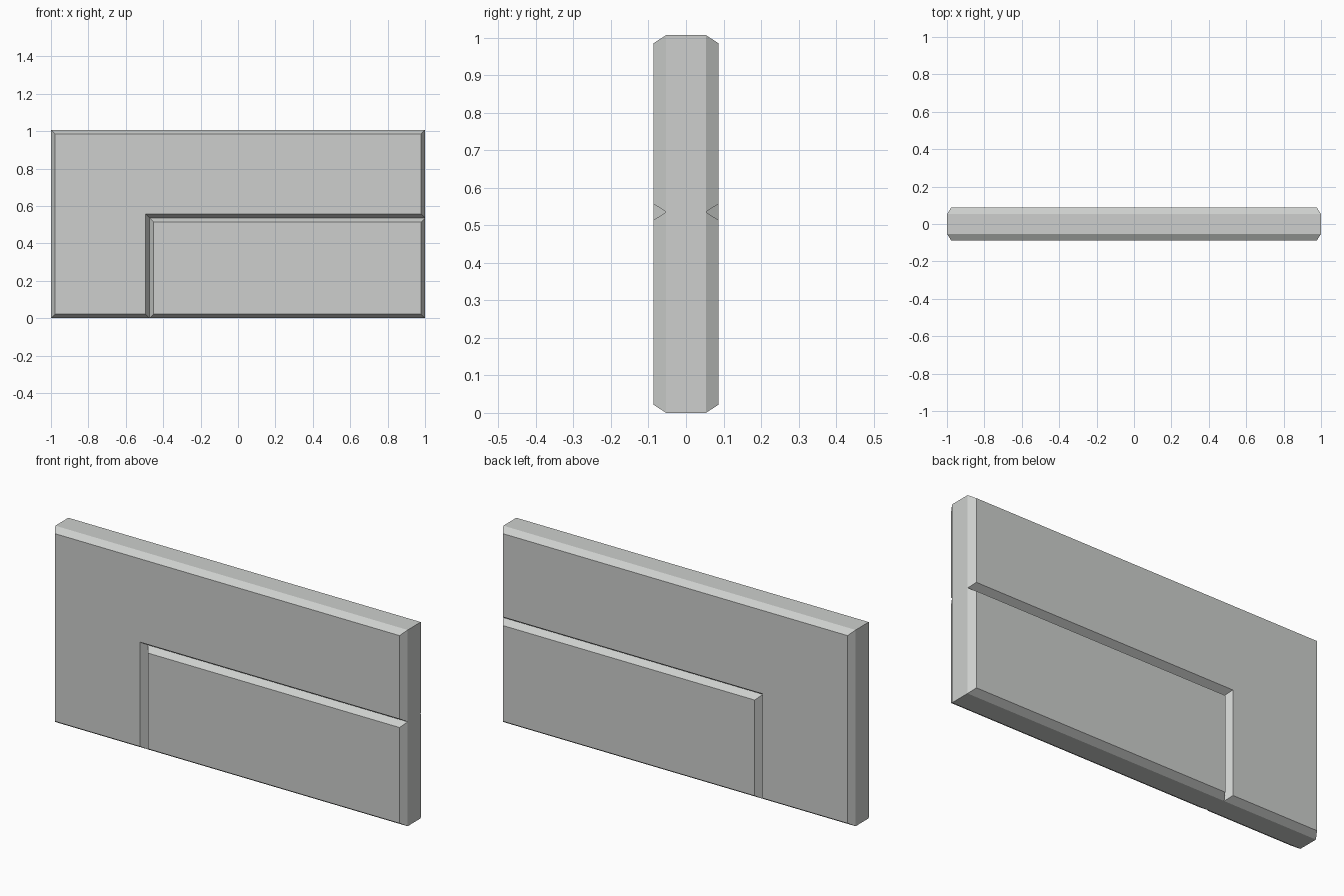
import bpy, bmesh
from mathutils import Vector

if "Cube" in bpy.data.objects:
    bpy.data.objects.remove(bpy.data.objects["Cube"])

C = 0.022            # bevel width in the panel plane
Y0, Y1 = 0.053, 0.087  # rim half depth, face half depth
GX, GZ = -0.473, 0.5355  # centre lines of the groove
TOP = 1.007

# Outlines (x, z), counter-clockwise: L-shaped surround and lower panel
surround = [(-1, 0), (GX, 0), (GX, GZ), (1, GZ), (1, TOP), (-1, TOP)]
panel = [(GX, 0), (1, 0), (1, GZ), (GX, GZ)]
rim = [(-1, 0), (GX, 0), (1, 0), (1, GZ), (1, TOP), (-1, TOP)]


def inset(pts, d):
    """Offset an axis-aligned outline inward by d."""
    out = []
    for i, p in enumerate(pts):
        p = Vector(p)
        a = (p - Vector(pts[i - 1])).normalized()
        b = (Vector(pts[(i + 1) % len(pts)]) - p).normalized()
        out.append(p + d * (Vector((-a.y, a.x)) + Vector((-b.y, b.x))))
    return out


bm = bmesh.new()


def ring(pts, y):
    return [bm.verts.new((p[0], y, p[1])) for p in pts]


def bridge(a, b):
    for i in range(len(a)):
        j = (i + 1) % len(a)
        bm.faces.new((a[i], a[j], b[j], b[i]))


# Raised, bevelled faces on front and back
for side in (-1, 1):
    for outline in (surround, panel):
        low = ring(outline, side * Y0)
        high = ring(inset(outline, C), side * Y1)
        bridge(low, high)
        bm.faces.new(high)

# Flat rim round the outside
bridge(ring(rim, -Y0), ring(rim, Y0))

bmesh.ops.remove_doubles(bm, verts=bm.verts, dist=1e-4)
bmesh.ops.recalc_face_normals(bm, faces=bm.faces)
mesh = bpy.data.meshes.new("grooved_wall_slab")
bm.to_mesh(mesh)
bm.free()

# Single pale grey colour
mat = bpy.data.materials.new("pale grey")
mat.diffuse_color = (0.61, 0.625, 0.61, 1)
mat.use_nodes = True
mat.node_tree.nodes["Principled BSDF"].inputs["Base Color"].default_value = mat.diffuse_color
mesh.materials.append(mat)
slab = bpy.data.objects.new("grooved_wall_slab", mesh)
bpy.context.collection.objects.link(slab)
